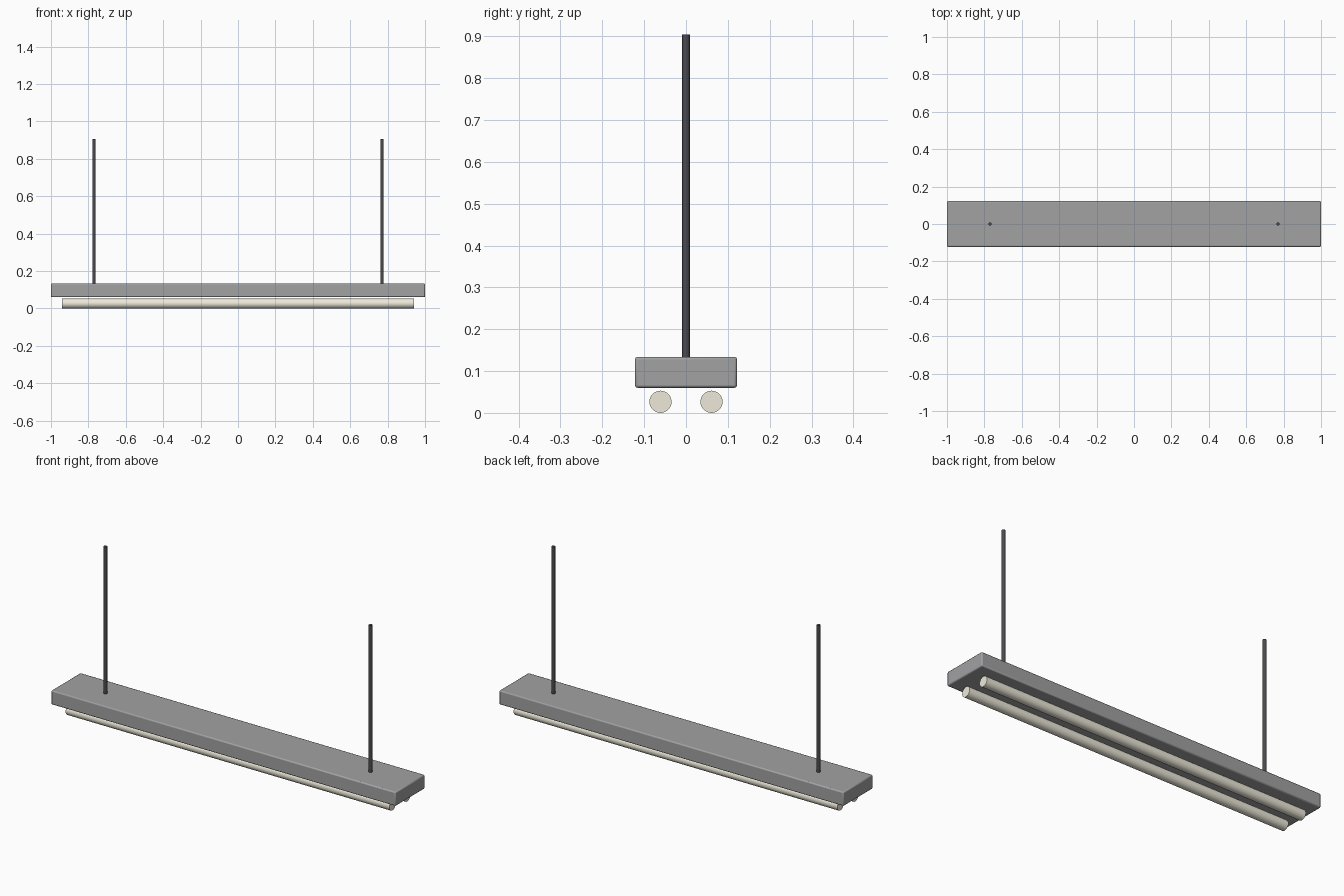
import bpy
import math

if "Cube" in bpy.data.objects:
    bpy.data.objects.remove(bpy.data.objects["Cube"])


def material(name, color):
    mat = bpy.data.materials.new(name)
    mat.diffuse_color = (*color, 1)
    mat.use_nodes = True
    mat.node_tree.nodes["Principled BSDF"].inputs["Base Color"].default_value = mat.diffuse_color
    return mat


def cylinder(name, radius, length, location, rotation, mat, sides=32):
    bpy.ops.mesh.primitive_cylinder_add(vertices=sides, radius=radius, depth=length,
                                        location=location, rotation=rotation)
    obj = bpy.context.object
    obj.name = name
    obj.data.materials.append(mat)
    bpy.ops.object.shade_smooth_by_angle(angle=math.radians(40))
    return obj


housing_grey = material("housing_grey", (0.36, 0.36, 0.37))
tube_cream = material("tube_cream", (0.85, 0.82, 0.70))
rod_dark = material("rod_dark", (0.07, 0.07, 0.08))

BOTTOM, TOP, ROD_TOP = 0.06, 0.134, 0.905

# Housing: long box with softly rounded edges
bpy.ops.mesh.primitive_cube_add(size=1, location=(0, 0, (BOTTOM + TOP) / 2))
housing = bpy.context.object
housing.name = "housing"
housing.scale = (2.0, 0.244, TOP - BOTTOM)
bpy.ops.object.transform_apply(location=False, rotation=False, scale=True)
housing.data.materials.append(housing_grey)
bevel = housing.modifiers.new("rounded_edges", 'BEVEL')
bevel.width = 0.006
bevel.segments = 2
bpy.ops.object.shade_smooth_by_angle(angle=math.radians(30))

for side, label in ((-1, "front"), (1, "back")):
    # Fluorescent tubes hung just below the housing
    cylinder(f"{label}_tube", 0.0265, 1.88, (0, side * 0.061, 0.0265),
             (0, math.pi / 2, 0), tube_cream)

for side, label in ((-1, "left"), (1, "right")):
    # Suspension rods rising from the housing top
    base = TOP - 0.004
    cylinder(f"{label}_rod", 0.009, ROD_TOP - base,
             (side * 0.77, 0, (ROD_TOP + base) / 2), (0, 0, 0), rod_dark, 16)
